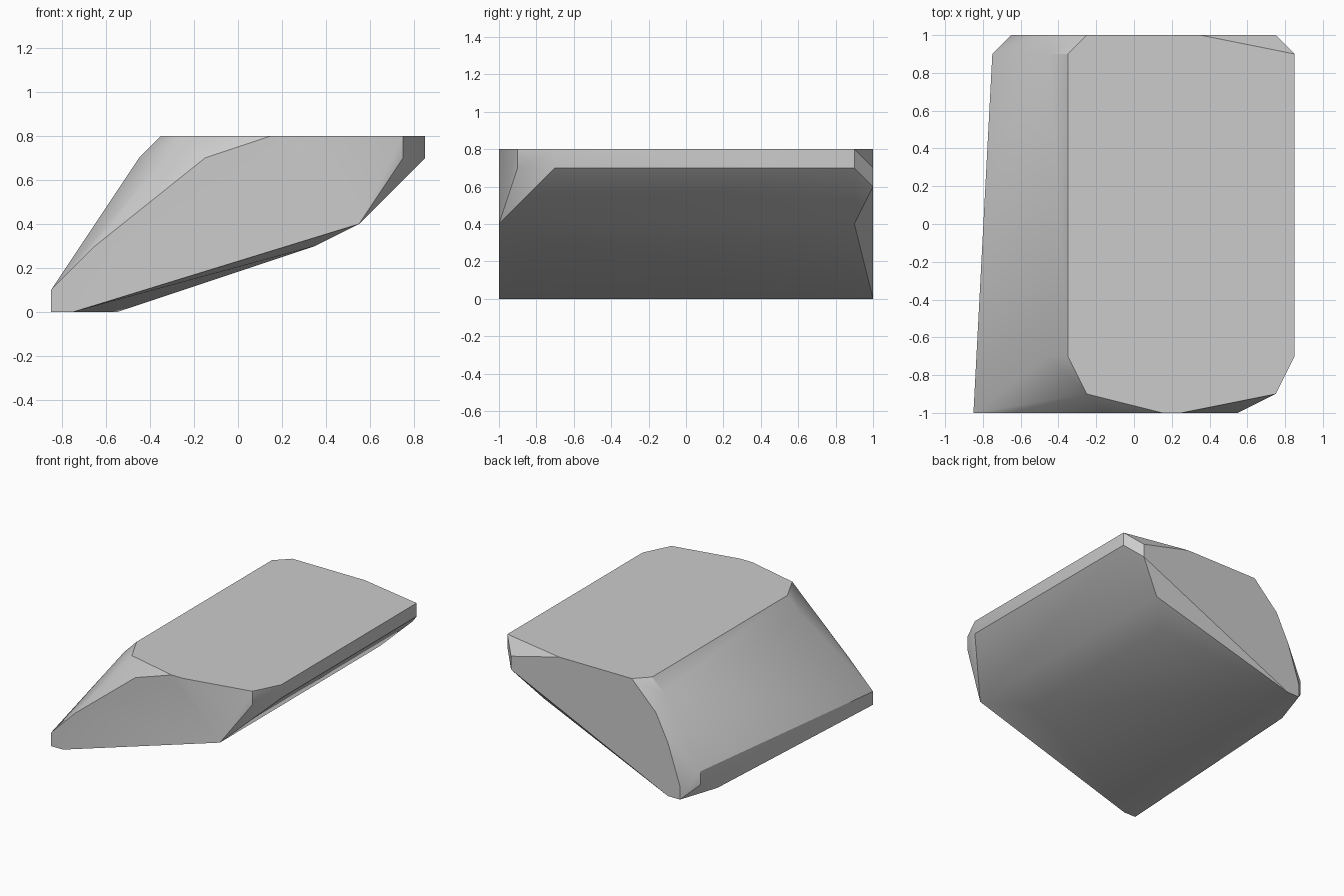
import bpy
import bmesh
import math

default_cube = bpy.data.objects.get("Cube")
if default_cube:
    bpy.data.objects.remove(default_cube, do_unlink=True)


def make_material(name, colour):
    material = bpy.data.materials.new(name)
    material.use_nodes = True
    material.diffuse_color = colour
    shader = material.node_tree.nodes["Principled BSDF"]
    shader.inputs["Base Color"].default_value = colour
    return material


# Corner profiles of the slab: depth -> (steps from low tip, steps above ground)
STEP = 0.1
LOW_TIP_X = -0.85
sections = {
    # flat front face
    -1.0: [(0, 0), (1, 0), (14, 4), (11, 8), (10, 8), (7, 7), (2, 3), (0, 1)],
    # front chamfers
    -0.9: [(6, 8), (16, 8), (16, 7)],
    -0.7: [(5, 8), (17, 8), (17, 7), (4, 7), (12, 3)],
    # underside bulge
    0.7: [(1, 0), (12, 3)],
    # rear chamfers
    0.9: [(5, 8), (17, 8), (17, 7), (14, 4), (1, 1), (1, 2), (4, 7)],
    # flat back face
    1.0: [(6, 8), (12, 8), (16, 7), (16, 6), (3, 0), (2, 0), (2, 1), (3, 4), (4, 6)],
}


def build_slab(name, profiles, material):
    """Wrap a convex skin around the stacked profiles."""
    bm = bmesh.new()
    for depth, profile in profiles.items():
        for across, height in profile:
            bm.verts.new((LOW_TIP_X + across * STEP, depth, height * STEP))
    hull = bmesh.ops.convex_hull(bm, input=bm.verts)
    leftovers = {
        item
        for key in ("geom_interior", "geom_unused")
        for item in hull[key]
        if isinstance(item, bmesh.types.BMVert)
    }
    bmesh.ops.delete(bm, geom=list(leftovers), context="VERTS")

    # Merge coplanar triangles into clean flat faces
    bmesh.ops.dissolve_limit(
        bm, angle_limit=math.radians(0.5), verts=bm.verts, edges=bm.edges
    )
    bmesh.ops.recalc_face_normals(bm, faces=bm.faces)

    mesh = bpy.data.meshes.new(name)
    bm.to_mesh(mesh)
    bm.free()
    mesh.materials.append(material)
    slab = bpy.data.objects.new(name, mesh)
    bpy.context.collection.objects.link(slab)
    return slab


# Leaning chamfered stone slab
stone = make_material("stone_grey", (0.6, 0.6, 0.6, 1.0))
slab = build_slab("stone_slab", sections, stone)

# Soft shading across shallow facets, crisp main edges
bpy.ops.object.select_all(action="DESELECT")
slab.select_set(True)
bpy.context.view_layer.objects.active = slab
bpy.ops.object.shade_smooth_by_angle(angle=math.radians(30))
